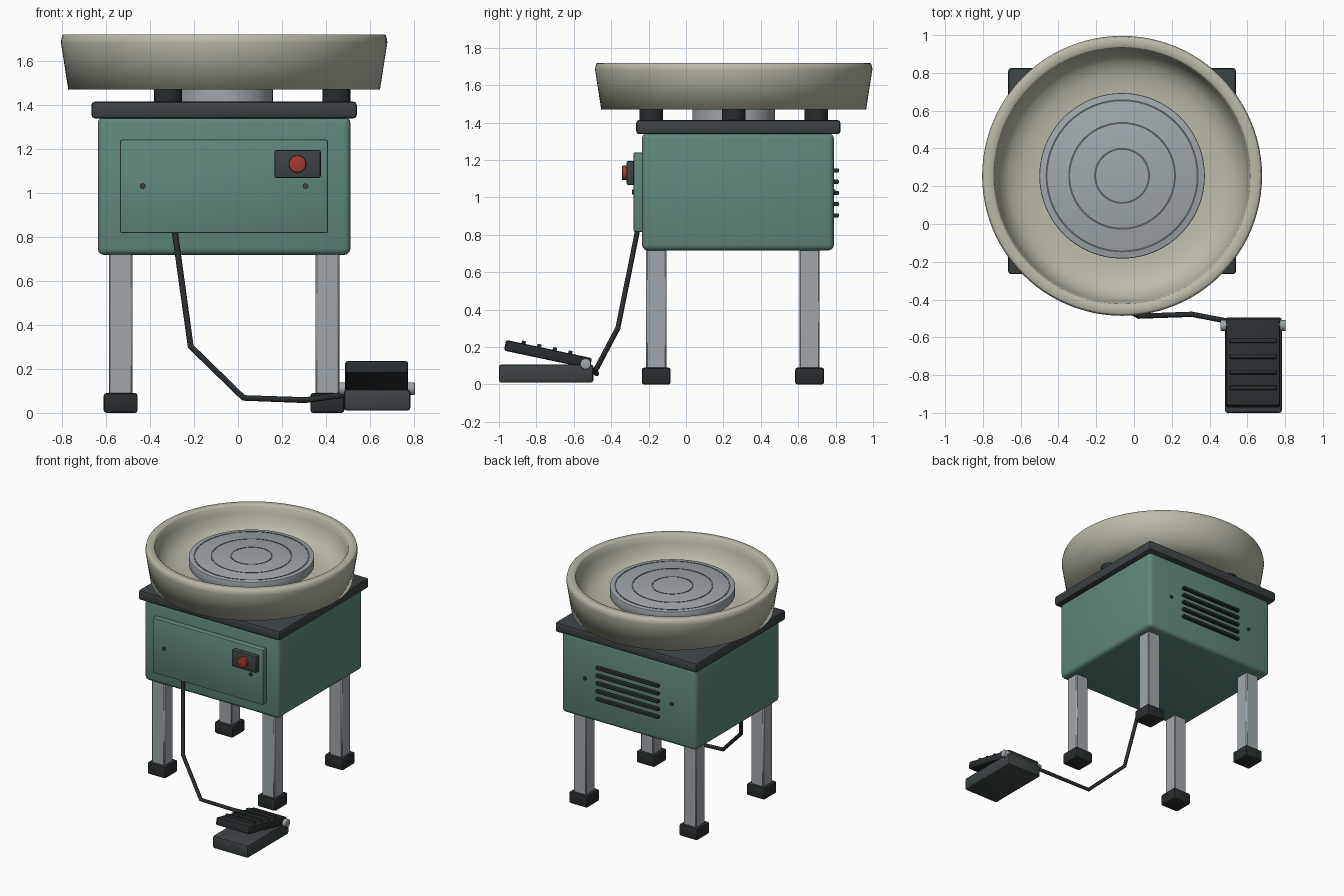
import bpy, bmesh, math
from mathutils import Matrix, Vector

if "Cube" in bpy.data.objects:
    bpy.data.objects.remove(bpy.data.objects["Cube"])


def mat(name, r, g, b):
    m = bpy.data.materials.new(name)
    m.diffuse_color = (r, g, b, 1)
    m.use_nodes = True
    m.node_tree.nodes["Principled BSDF"].inputs["Base Color"].default_value = m.diffuse_color
    return m


GREEN = mat("green_paint", 0.115, 0.245, 0.2)
DARK = mat("dark_grey", 0.045, 0.055, 0.058)
BLACK = mat("black_rubber", 0.022, 0.026, 0.028)
CREAM = mat("cream_plastic", 0.50, 0.49, 0.40)
METAL = mat("metal", 0.35, 0.39, 0.41)
GROOVE = mat("groove_grey", 0.1, 0.11, 0.12)
RED = mat("red_button", 0.38, 0.04, 0.03)
CX, CY = -0.063, 0.255  # wheel axis


def finish(name, bm, m, angle=40):
    bmesh.ops.recalc_face_normals(bm, faces=bm.faces)
    me = bpy.data.meshes.new(name)
    bm.to_mesh(me)
    bm.free()
    ob = bpy.data.objects.new(name, me)
    bpy.context.collection.objects.link(ob)
    me.materials.append(m)
    bpy.ops.object.select_all(action='DESELECT')
    bpy.context.view_layer.objects.active = ob
    ob.select_set(True)
    bpy.ops.object.shade_smooth_by_angle(angle=math.radians(angle))
    return ob


def box(name, x, y, z, m, bevel=0.0, segs=2):
    """Box from (min, max) pairs, with bevelled edges."""
    bm = bmesh.new()
    size = [b - a for a, b in (x, y, z)]
    mid = [(a + b) / 2 for a, b in (x, y, z)]
    bmesh.ops.create_cube(bm, size=1, matrix=Matrix.Translation(mid) @ Matrix.Diagonal((*size, 1)))
    if bevel:
        bmesh.ops.bevel(bm, geom=bm.edges[:], offset=bevel, segments=segs, profile=0.5, affect='EDGES')
    return finish(name, bm, m)


def rod(name, a, b, r, m, segs=24, bevel=0.0):
    """Cylinder between two points."""
    a, b = Vector(a), Vector(b)
    d = b - a
    M = Matrix.Translation((a + b) / 2) @ d.to_track_quat('Z', 'Y').to_matrix().to_4x4()
    bm = bmesh.new()
    bmesh.ops.create_cone(bm, cap_ends=True, segments=segs, radius1=r, radius2=r, depth=d.length, matrix=M)
    if bevel:
        rims = [e for e in bm.edges if any(len(f.verts) > 4 for f in e.link_faces)]
        bmesh.ops.bevel(bm, geom=rims, offset=bevel, segments=2, profile=0.5, affect='EDGES')
    return finish(name, bm, m)


def lathe(name, profile, m, segs=64, angle=40, closed=True):
    """Closed (r, z) profile spun around the wheel axis."""
    bm = bmesh.new()
    rings = []
    for i in range(segs):
        t = 2 * math.pi * i / segs
        rings.append([bm.verts.new((CX + r * math.cos(t), CY + r * math.sin(t), z)) for r, z in profile])
    n = len(profile)
    for i in range(segs):
        A, B = rings[i], rings[(i + 1) % segs]
        for j in range(n):
            k = (j + 1) % n
            bm.faces.new((A[j], B[j], B[k], A[k]))
    return finish(name, bm, m, angle)


# Cabinet and table top
box("cabinet", (-0.637, 0.511), (-0.236, 0.791), (0.717, 1.345), GREEN, 0.03, 3)
box("table_top", (-0.666, 0.54), (-0.266, 0.826), (1.338, 1.414), DARK, 0.016)

# Legs with rubber feet
for sx, x in (("left", -0.533), ("right", 0.406)):
    for sy, y in (("front", -0.159), ("back", 0.661)):
        box(f"{sy}_{sx}_leg", (x - .054, x + .054), (y - .054, y + .054), (0.05, 0.73), METAL, 0.006, 1)
        box(f"{sy}_{sx}_foot", (x - .077, x + .077), (y - .077, y + .077), (0.0, 0.09), BLACK, 0.012)

# Front panel, switch box and button
box("front_panel", (-0.535, 0.408), (-0.28, -0.225), (0.816, 1.241), GREEN, 0.008)
box("switch_box", (0.165, 0.376), (-0.318, -0.27), (1.067, 1.195), DARK, 0.01)
rod("switch_button", (0.27, -0.31, 1.131), (0.27, -0.342, 1.131), 0.039, RED, 32, 0.005)

# Panel screws, front and back
for s, x in (("left", CX - 0.37), ("right", CX + 0.37)):
    rod(f"front_{s}_screw", (x, -0.27, 1.03), (x, -0.29, 1.03), 0.013, DARK, 16)
    rod(f"back_{s}_screw", (x, 0.78, 1.03), (x, 0.80, 1.03), 0.013, DARK, 16)

# Back vent slats
for i in range(5):
    z = 0.904 + 0.06 * i
    box(f"vent_slat_{i + 1}", (CX - 0.267, CX + 0.267), (0.785, 0.817), (z - .011, z + .011), BLACK, 0.005)

# Splash pan with its three support posts
pan = [(0.2, 1.47), (0.45, 1.469), (0.708, 1.469), (0.741, 1.68), (0.741, 1.69), (0.735, 1.715),
       (0.73, 1.719), (0.684, 1.719), (0.678, 1.713), (0.668, 1.66), (0.645, 1.585), (0.60, 1.535),
       (0.53, 1.508), (0.44, 1.499), (0.2, 1.497)]
lathe("splash_pan", pan, CREAM, 96, 95)
for i in range(3):
    t = 2 * math.pi * i / 3
    x, y = CX + 0.51 * math.cos(t), CY + 0.51 * math.sin(t)
    rod(f"pan_post_{i + 1}", (x, y, 1.40), (x, y, 1.475), 0.063, BLACK, 32)

# Wheel hub, wheel head and centring rings
rod("wheel_hub", (CX, CY, 1.40), (CX, CY, 1.58), 0.221, METAL, 48)
rod("wheel_head", (CX, CY, 1.57), (CX, CY, 1.64), 0.438, METAL, 96, 0.006)
for i, r in enumerate((0.143, 0.28, 0.40)):
    w = 0.005
    lathe(f"centring_ring_{i + 1}", [(r - w, 1.638), (r + w, 1.638), (r + w, 1.642), (r - w, 1.642)], GROOVE)

# Foot pedal: base, tilted treadle with ribs, hinge pin
box("pedal_base", (0.481, 0.783), (-1.0, -0.495), (0.01, 0.107), DARK, 0.014)
tilt = Matrix.Translation((0.63, -0.738, 0.161)) @ Matrix.Rotation(math.radians(-12), 4, 'X')
treadle = box("pedal_treadle", (-.143, .143), (-.235, .235), (-.029, .029), BLACK, 0.012)
treadle.matrix_world = tilt
for i in range(4):
    y = -0.14 + 0.085 * i
    rib = box(f"treadle_rib_{i + 1}", (-.124, .124), (y - .011, y + .011), (.02, .044), BLACK, 0.004)
    rib.matrix_world = tilt
rod("pedal_hinge_pin", (0.458, -0.537, 0.11), (0.803, -0.537, 0.11), 0.029, METAL, 24, 0.004)

# Cable from cabinet to pedal
path = [(-0.288, -0.258, 0.83), (-0.215, -0.364, 0.302), (0.025, -0.488, 0.068),
        (0.306, -0.478, 0.058), (0.50, -0.515, 0.085)]
cu = bpy.data.curves.new("pedal_cable", 'CURVE')
cu.dimensions = '3D'
cu.bevel_depth = 0.014
cu.bevel_resolution = 3
cu.use_fill_caps = True
sp = cu.splines.new('POLY')
sp.points.add(len(path) - 1)
for p, co in zip(sp.points, path):
    p.co = (*co, 1)
cu.materials.append(BLACK)
bpy.context.collection.objects.link(bpy.data.objects.new("pedal_cable", cu))
